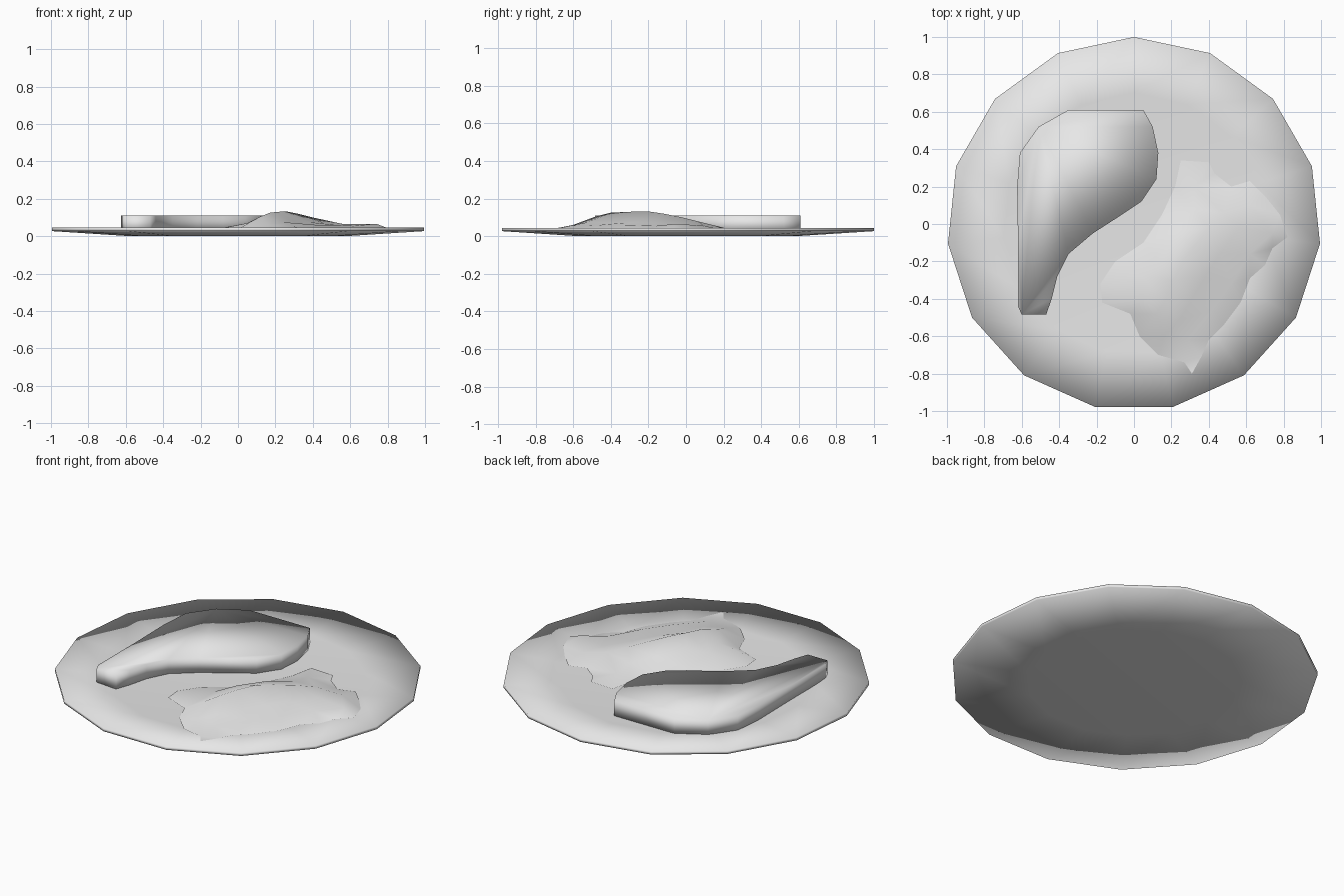
import bpy, bmesh, math
from mathutils import Vector
from mathutils.geometry import delaunay_2d_cdt

if "Cube" in bpy.data.objects:
    bpy.data.objects.remove(bpy.data.objects["Cube"])

grey = bpy.data.materials.new("plain_grey")
grey.diffuse_color = (0.8, 0.8, 0.8, 1)
grey.use_nodes = True
grey.node_tree.nodes["Principled BSDF"].inputs["Base Color"].default_value = grey.diffuse_color

FLOOR = 0.022


def finish(bm, name, closed=True):
    """Turn a bmesh into a smooth grey object."""
    if closed:
        bmesh.ops.recalc_face_normals(bm, faces=bm.faces[:])
    for f in bm.faces:
        f.smooth = True
    me = bpy.data.meshes.new(name)
    bm.to_mesh(me)
    bm.free()
    me.materials.append(grey)
    ob = bpy.data.objects.new(name, me)
    bpy.context.collection.objects.link(ob)
    return ob


def plate_height(x, y):
    """Height of the plate's upper surface."""
    r = math.hypot(x, y)
    return FLOOR + max(0, r - 0.70) / 0.30 * 0.023


# Plate: fifteen-sided shallow dish with a thin rim
SIDES = 15
bm = bmesh.new()
rings = []
for r, z in [(0.58, 0.0), (1.0, 0.027), (1.0, 0.045), (0.70, FLOOR)]:
    rings.append([bm.verts.new((r * math.cos(a), r * math.sin(a), z))
                  for a in (math.pi / 2 + 2 * math.pi * i / SIDES for i in range(SIDES))])
for lo, hi in zip(rings, rings[1:]):
    for i in range(SIDES):
        j = (i + 1) % SIDES
        bm.faces.new((lo[i], lo[j], hi[j], hi[i]))
bm.faces.new(rings[0])
bm.faces.new(rings[-1])
finish(bm, "plate")

# Drumstick: extruded outline with softened shading
leg = [(-0.35, 0.61), (0.05, 0.61), (0.10, 0.52), (0.13, 0.38), (0.12, 0.24),
       (0.04, 0.12), (-0.08, 0.04), (-0.22, -0.05), (-0.35, -0.16), (-0.41, -0.28),
       (-0.44, -0.40), (-0.47, -0.485), (-0.60, -0.485), (-0.62, -0.44),
       (-0.62, -0.10), (-0.625, 0.20), (-0.61, 0.38), (-0.51, 0.52)]
bm = bmesh.new()
base = bm.faces.new([bm.verts.new((x, y, FLOOR - 0.002)) for x, y in leg])
up = bmesh.ops.extrude_face_region(bm, geom=[base], use_keep_orig=True)
for v in up["geom"]:
    if isinstance(v, bmesh.types.BMVert):
        v.co.z = 0.11
finish(bm, "drumstick")

# Side serving: ragged edge lying on the plate, rising to a crooked ridge
edge = [(0.25, 0.34), (0.22, 0.20), (0.15, 0.05), (0.05, -0.10), (-0.10, -0.20),
        (-0.18, -0.32), (-0.17, -0.42), (-0.02, -0.48), (0.03, -0.60), (0.13, -0.70),
        (0.27, -0.74), (0.31, -0.80), (0.36, -0.71), (0.40, -0.62), (0.48, -0.54),
        (0.57, -0.42), (0.62, -0.29), (0.70, -0.22), (0.74, -0.13), (0.82, -0.07),
        (0.78, 0.05), (0.70, 0.15), (0.62, 0.23), (0.52, 0.20), (0.43, 0.27), (0.40, 0.33)]
heights = [(0.12, -0.48, 0.105), (0.17, -0.40, 0.125), (0.21, -0.30, 0.13),
           (0.26, -0.20, 0.132), (0.32, -0.12, 0.12), (0.40, -0.02, 0.10),
           (0.48, 0.06, 0.08), (0.05, -0.40, 0.07), (0.04, -0.28, 0.065),
           (0.12, -0.18, 0.085), (0.22, -0.04, 0.085), (0.32, 0.08, 0.065),
           (0.32, 0.20, 0.045), (0.24, -0.52, 0.075), (0.31, -0.40, 0.07),
           (0.38, -0.28, 0.075), (0.46, -0.16, 0.07), (0.56, -0.02, 0.065),
           (0.62, 0.10, 0.055), (0.29, -0.62, 0.055), (0.42, -0.46, 0.06),
           (0.52, -0.32, 0.06), (0.62, -0.16, 0.055), (0.74, -0.05, 0.066),
           (0.16, -0.60, 0.06)]
points = [(x, y, plate_height(x, y) + 0.004) for x, y in edge] + heights
n = len(edge)
verts, _, faces, origin, _, _ = delaunay_2d_cdt(
    [Vector((x, y)) for x, y, z in points],
    [(i, (i + 1) % n) for i in range(n)], [list(range(n))], 1, 1e-5)
bm = bmesh.new()
bv = [bm.verts.new((v.x, v.y, points[o[0]][2] if o else FLOOR))
      for v, o in zip(verts, origin)]
for f in faces:
    bm.faces.new([bv[i] for i in f])
for f in bm.faces:
    f.normal_update()
    if f.normal.z < 0:
        f.normal_flip()
finish(bm, "side_serving", closed=False)
